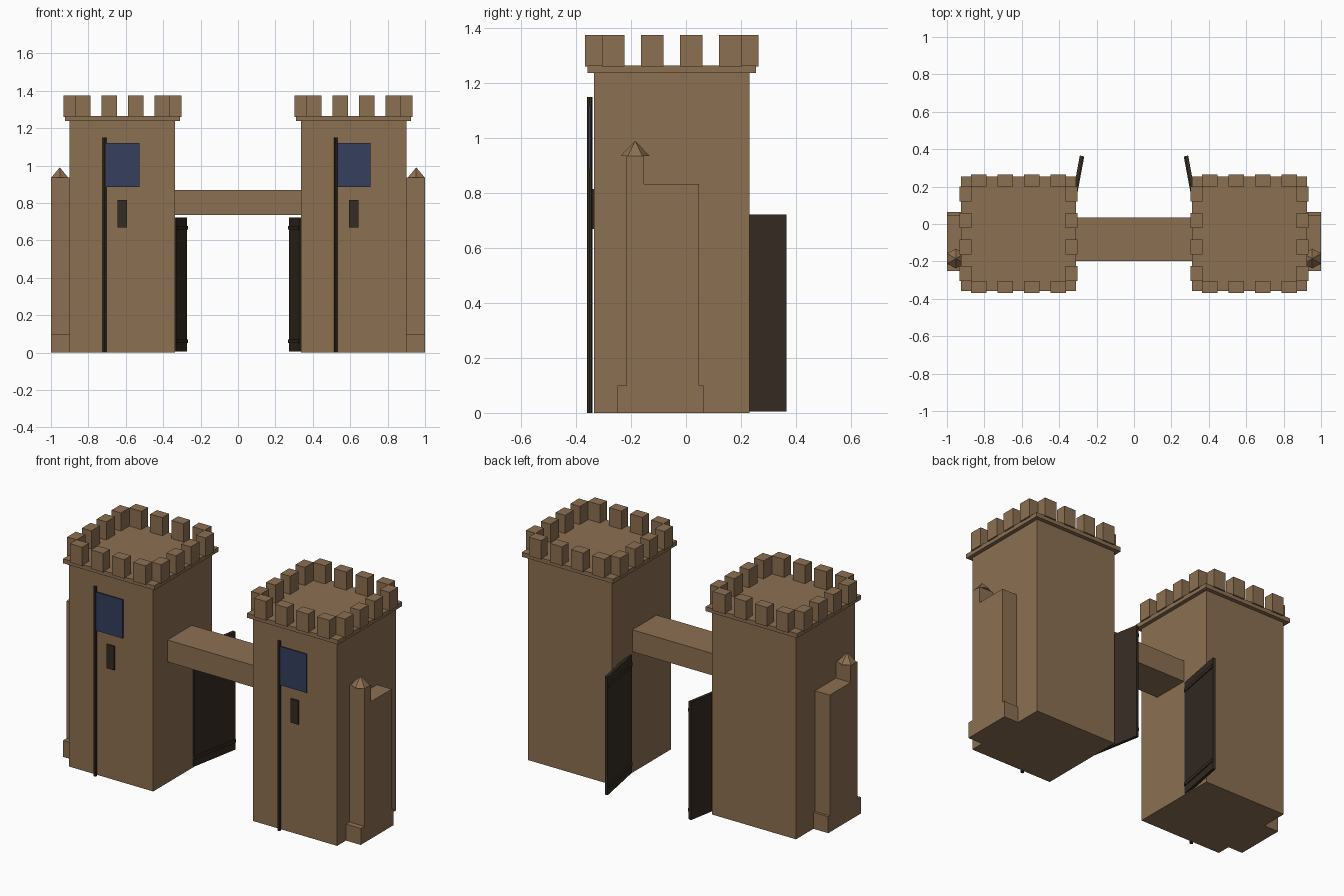
import bpy, bmesh, math
from mathutils import Matrix, Vector

if "Cube" in bpy.data.objects:
    bpy.data.objects.remove(bpy.data.objects["Cube"])


def material(name, rgb):
    m = bpy.data.materials.new(name)
    m.diffuse_color = (*rgb, 1)
    m.use_nodes = True
    m.node_tree.nodes["Principled BSDF"].inputs["Base Color"].default_value = m.diffuse_color
    return m


STONE = material("tan stone", (0.262, 0.162, 0.084))
WOOD = material("dark wood", (0.036, 0.025, 0.017))
CLOTH = material("navy cloth", (0.036, 0.050, 0.110))

TX, TY = 0.618, -0.052          # tower centre


def finish(name, bm, mat):
    bmesh.ops.recalc_face_normals(bm, faces=bm.faces)
    me = bpy.data.meshes.new(name)
    bm.to_mesh(me)
    bm.free()
    me.materials.append(mat)
    ob = bpy.data.objects.new(name, me)
    bpy.context.collection.objects.link(ob)
    return ob


def add_box(bm, x, y, z):
    """Add a box from (min, max) pairs."""
    size = [b - a for a, b in (x, y, z)]
    mid = [(a + b) / 2 for a, b in (x, y, z)]
    bmesh.ops.create_cube(bm, size=1, matrix=Matrix.Translation(mid) @ Matrix.Diagonal((*size, 1)))


def box(name, mat, x, y, z):
    bm = bmesh.new()
    add_box(bm, x, y, z)
    return finish(name, bm, mat)


def span(c, h):
    return (c - h, c + h)


for side, s in (("left", -1), ("right", 1)):
    cx = s * TX

    # Tower body and cornice
    box(side + "_tower", STONE, span(cx, 0.2825), span(TY, 0.2825), (0, 1.24))
    box(side + "_cornice", STONE, span(cx, 0.307), span(TY, 0.307), (1.238, 1.265))

    # Battlements: four merlons along each edge
    bm = bmesh.new()
    for k in (-0.2125, -0.071, 0.071, 0.2125):
        for e in (-0.284, 0.284):
            add_box(bm, span(cx + k, 0.041), span(TY + e, 0.032), (1.26, 1.375))
            add_box(bm, span(cx + e, 0.032), span(TY + k, 0.041), (1.26, 1.375))
    finish(side + "_battlements", bm, STONE)

    # Arrow slit, flag pole and banner on the front
    box(side + "_arrow_slit", WOOD, span(cx, 0.025), (-0.343, -0.33), (0.67, 0.815))
    bm = bmesh.new()
    bmesh.ops.create_cone(bm, cap_ends=True, segments=8, radius1=0.01, radius2=0.01, depth=1.15,
                          matrix=Matrix.Translation((cx - 0.096, -0.351, 0.575)))
    finish(side + "_flag_pole", bm, WOOD)
    box(side + "_banner", CLOTH, (cx - 0.09, cx + 0.091), (-0.354, -0.348), (0.885, 1.12))

    # Stepped side buttress: (y, z) profile extruded outwards
    profile = [(-0.25, 0), (0.063, 0), (0.063, 0.1), (0.048, 0.1), (0.048, 0.833),
               (-0.153, 0.833), (-0.153, 0.935), (-0.216, 0.935), (-0.216, 0.1), (-0.25, 0.1)]
    bm = bmesh.new()
    face = bm.faces.new([bm.verts.new((s * 0.89, y, z)) for y, z in profile])
    out = bmesh.ops.extrude_face_region(bm, geom=[face])["geom"]
    bmesh.ops.translate(bm, vec=(s * 0.11, 0, 0), verts=[v for v in out if isinstance(v, bmesh.types.BMVert)])
    finish(side + "_buttress", bm, STONE)

    # Six-sided pinnacle cap
    bm = bmesh.new()
    bmesh.ops.create_cone(bm, cap_ends=True, segments=6, radius1=0.053, radius2=0, depth=0.055,
                          matrix=Matrix.Translation((s * 0.953, -0.185, 0.9625)))
    if max(abs(v.co.x - s * 0.953) for v in bm.verts) > 0.05:   # points towards y
        bmesh.ops.rotate(bm, cent=(s * 0.953, -0.185, 0), verts=bm.verts,
                         matrix=Matrix.Rotation(math.pi / 6, 3, 'Z'))
    finish(side + "_pinnacle", bm, STONE)

    # Open gate leaf with two iron straps, swung about its hinge
    bm = bmesh.new()
    add_box(bm, (-0.009, 0.009), (0, 0.32), (0.005, 0.722))
    for z in (0.06, 0.667):
        add_box(bm, span(-s * 0.009, 0.006), (0.002, 0.318), span(z, 0.01))
    swing = Matrix.Translation((s * 0.339, 0.05, 0)) @ Matrix.Rotation(s * math.radians(10.5), 4, 'Z')
    bmesh.ops.transform(bm, matrix=swing, verts=bm.verts)
    finish(side + "_gate_leaf", bm, WOOD)

# Bridge between the towers
box("bridge", STONE, (-0.34, 0.34), (-0.198, 0.036), (0.735, 0.868))
